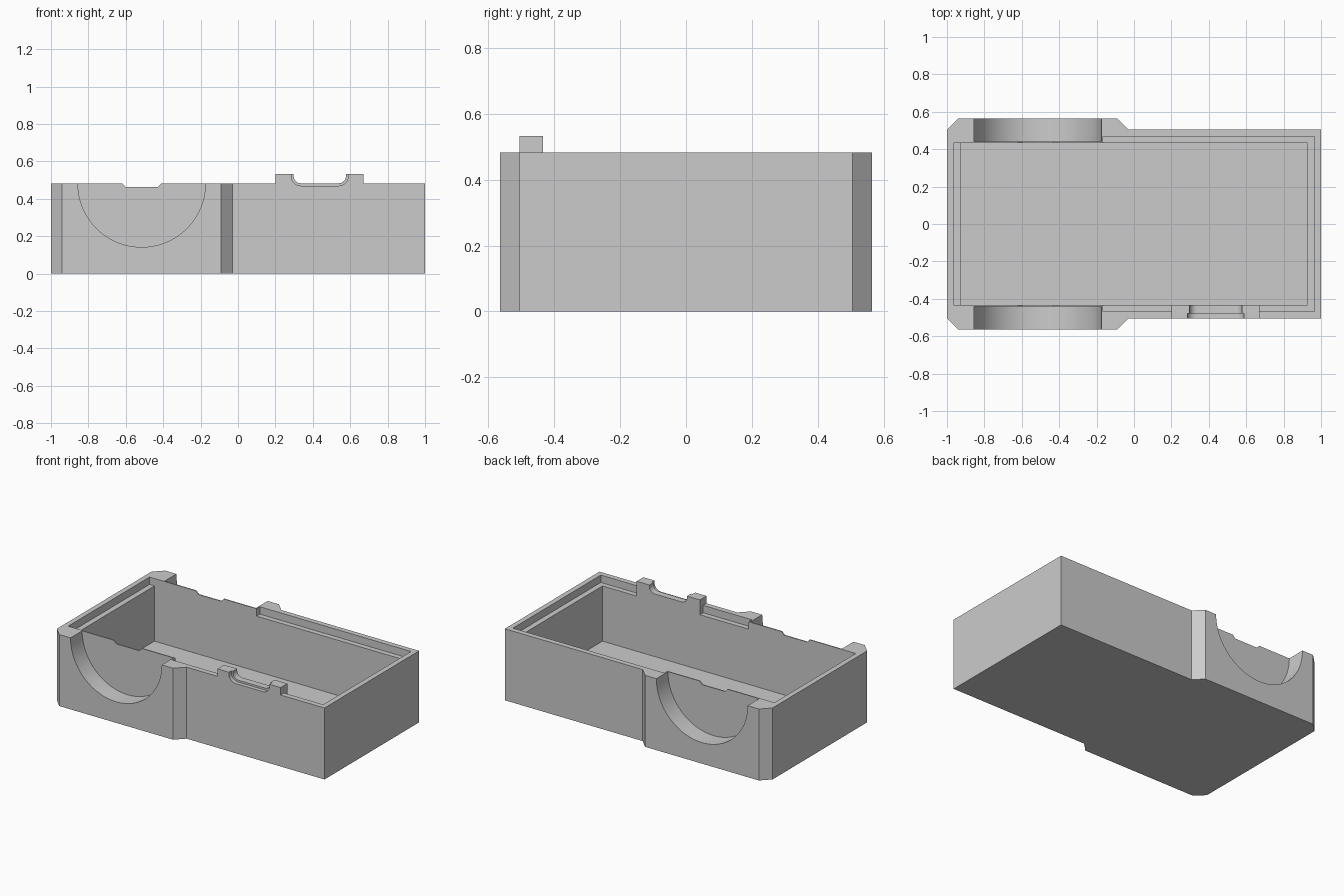
import bpy
import math

cube = bpy.data.objects.get("Cube")
if cube:
    bpy.data.objects.remove(cube, do_unlink=True)

grey = bpy.data.materials.new("plain grey")
grey.use_nodes = True
colour = (0.6, 0.6, 0.6, 1)
grey.diffuse_color = colour
grey.node_tree.nodes["Principled BSDF"].inputs["Base Color"].default_value = colour


def prism(name, profile, lo, hi, axis="z"):
    """Extrude a closed profile along z (profile in xy) or y (profile in xz)."""
    n = len(profile)
    if axis == "z":
        verts = [(a, b, h) for h in (lo, hi) for a, b in profile]
    else:
        verts = [(a, h, b) for h in (hi, lo) for a, b in profile]
    faces = [list(range(n))[::-1], list(range(n, 2 * n))]
    faces += [(i, (i + 1) % n, n + (i + 1) % n, n + i) for i in range(n)]
    mesh = bpy.data.meshes.new(name)
    mesh.from_pydata(verts, [], faces)
    mesh.materials.append(grey)
    obj = bpy.data.objects.new(name, mesh)
    bpy.context.collection.objects.link(obj)
    return obj


def rect(x0, x1, y0, y1):
    return [(x0, y0), (x1, y0), (x1, y1), (x0, y1)]


def arc(cx, cz, r, start, end, steps):
    angles = [math.radians(start + (end - start) * i / steps) for i in range(steps + 1)]
    return [(cx + r * math.cos(a), cz + r * math.sin(a)) for a in angles]


def carve(body, cutter):
    mod = body.modifiers.new("cut", "BOOLEAN")
    mod.operation = "DIFFERENCE"
    mod.solver = "EXACT"
    mod.object = cutter
    cutter.hide_render = True
    bpy.context.view_layer.update()
    graph = bpy.context.evaluated_depsgraph_get()
    mesh = bpy.data.meshes.new_from_object(body.evaluated_get(graph))
    body.modifiers.clear()
    body.data = mesh
    bpy.data.objects.remove(cutter, do_unlink=True)


RIM, TAB_TOP = 0.483, 0.533
TAB_L, TAB_R = 0.2, 0.672
WALL, WIDE = 0.505, 0.565
IN_X, IN_Y = 0.928, 0.434

# Tray body: narrow box with a wider chamfered section
half = [(-1, WALL), (-0.94, WIDE), (-0.09, WIDE), (-0.03, WALL), (1, WALL)]
outline = [(x, -y) for x, y in half] + half[::-1]
tray = prism("tray_body", outline, 0, TAB_TOP)

# Lower the rim everywhere except at the front tab
carve(tray, prism("rim_cut", [(-1.2, -0.8), (TAB_L, -0.8), (TAB_L, -0.3), (TAB_R, -0.3),
                              (TAB_R, -0.8), (1.2, -0.8), (1.2, 0.8), (-1.2, 0.8)], RIM, 1))

# Main cavity
carve(tray, prism("cavity_cut", rect(-IN_X, IN_X, -IN_Y, IN_Y), 0.06, 1))

# Lid ledge inside the rim, interrupted by the tab
ledge = [(-0.965, -IN_Y), (-0.165, -IN_Y), (-0.165, -0.469), (TAB_L, -0.469),
         (TAB_L, -0.3), (TAB_R, -0.3), (TAB_R, -0.469), (0.965, -0.469),
         (0.965, 0.469), (-0.165, 0.469), (-0.165, IN_Y), (-0.965, IN_Y)]
carve(tray, prism("ledge_cut", ledge, 0.433, 1))

# Round recesses on both sides, leaving a thin skin
bowl = arc(-0.515, RIM, 0.341, 180, 360, 48) + [(-0.174, 0.7), (-0.856, 0.7)]
for lo, hi in ((-0.8, -0.441), (0.441, 0.8)):
    carve(tray, prism("recess_cut", bowl, lo, hi, "y"))

# Shallow notch through both skins
carve(tray, prism("notch_cut", [(-0.6, 0.463), (-0.43, 0.463), (-0.385, 0.508),
                                (-0.645, 0.508)], -0.5, 0.5, "y"))


def saddle(x0, x1, bottom, r):
    """U-shaped opening with rounded lower corners."""
    return (arc(x0 + r, bottom + r, r, 180, 270, 8)
            + arc(x1 - r, bottom + r, r, 270, 360, 8) + [(x1, 0.7), (x0, 0.7)])


# Rounded opening in the tab with a larger step on its outer side
carve(tray, prism("saddle_cut", saddle(0.297, 0.577, RIM, 0.04), -0.8, -0.3, "y"))
carve(tray, prism("saddle_step_cut", saddle(0.285, 0.589, 0.47, 0.05), -0.8, -0.478, "y"))

# Smooth the curved recesses, keep edges sharp
bpy.ops.object.select_all(action="DESELECT")
tray.select_set(True)
bpy.context.view_layer.objects.active = tray
bpy.ops.object.shade_smooth_by_angle(angle=math.radians(30))
